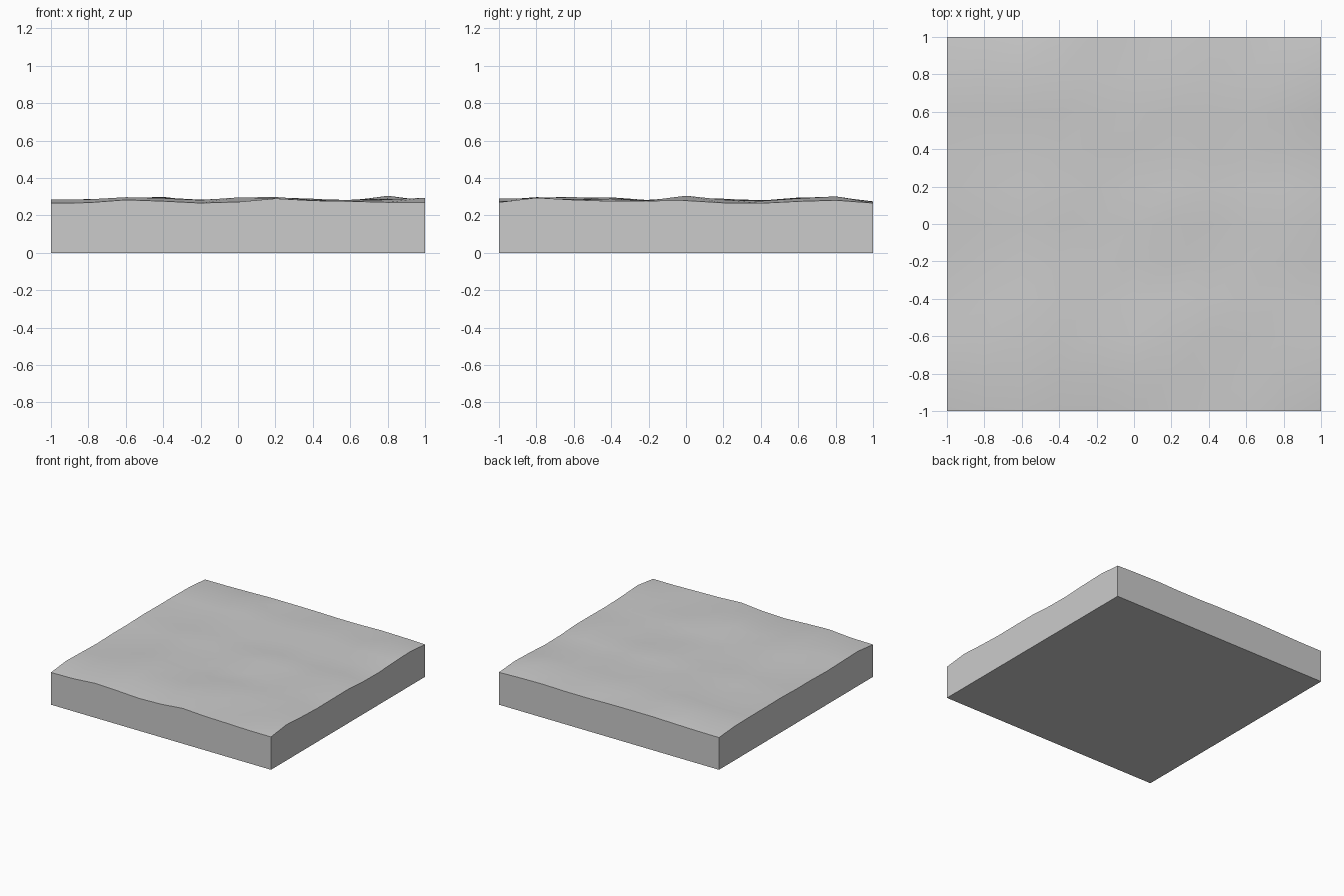
import bpy, bmesh, random

if "Cube" in bpy.data.objects:
    bpy.data.objects.remove(bpy.data.objects["Cube"])

random.seed(4)
N = 10

# Edge heights, sampled every 0.2 units from -1 to 1
front = [.265, .268, .283, .276, .266, .272, .290, .279, .275, .270, .270]
back = [.265, .266, .270, .275, .275, .274, .270, .270, .275, .272, .266]
left = [.265, .285, .280, .275, .280, .280, .285, .283, .283, .280, .265]
right = [.270, .294, .283, .276, .278, .279, .267, .265, .275, .281, .266]

# Crest heights seen along x and along y
crest_x = [.285, .290, .300, .300, .285, .297, .303, .300, .285, .308, .295]
crest_y = [.290, .299, .302, .300, .285, .308, .290, .283, .297, .302, .275]


def height(i, j):
    if j == 0:
        return front[i]
    if j == N:
        return back[i]
    if i == 0:
        return left[j]
    if i == N:
        return right[j]
    return min(crest_x[i], crest_y[j]) - random.uniform(0, .018)


# Rolling top surface
bm = bmesh.new()
grid = [[bm.verts.new((-1 + .2 * i, -1 + .2 * j, height(i, j)))
         for i in range(N + 1)] for j in range(N + 1)]
for j in range(N):
    for i in range(N):
        f = bm.faces.new((grid[j][i], grid[j][i + 1],
                          grid[j + 1][i + 1], grid[j + 1][i]))
        f.smooth = True

# Vertical sides dropped from the border, closed by a flat base
border = [e for e in bm.edges if e.is_boundary]
skirt = bmesh.ops.extrude_edge_only(bm, edges=border)["geom"]
for v in skirt:
    if isinstance(v, bmesh.types.BMVert):
        v.co.z = 0
bmesh.ops.holes_fill(bm, edges=[e for e in bm.edges if e.is_boundary], sides=0)
bmesh.ops.recalc_face_normals(bm, faces=bm.faces)

mesh = bpy.data.meshes.new("ground_tile")
bm.to_mesh(mesh)
bm.free()
tile = bpy.data.objects.new("ground_tile", mesh)
bpy.context.collection.objects.link(tile)

# Smooth top, crisp rim
bpy.context.view_layer.objects.active = tile
tile.select_set(True)
bpy.ops.object.shade_smooth_by_angle()
